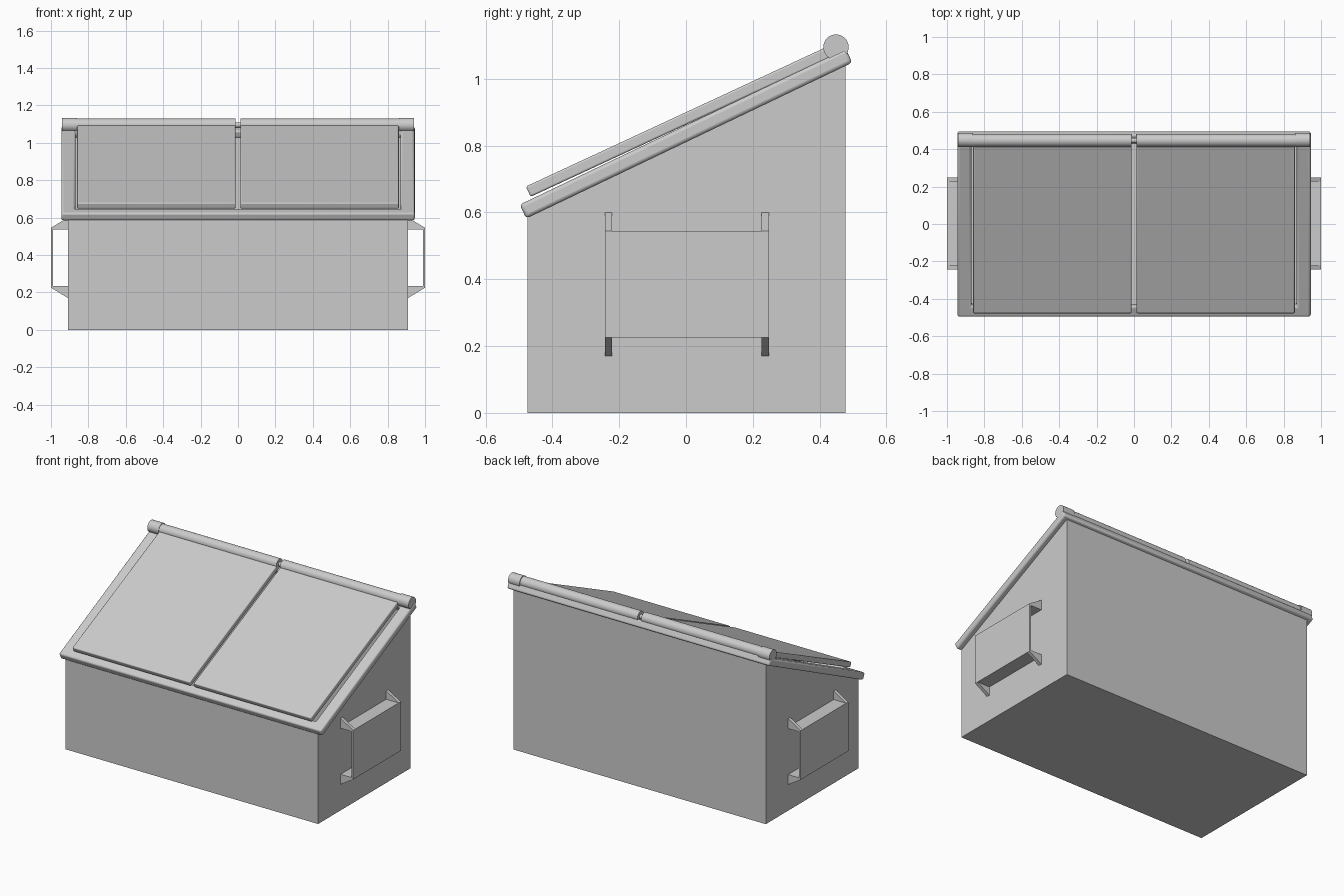
import bpy, bmesh, math
from mathutils import Matrix, Vector

if "Cube" in bpy.data.objects:
    bpy.data.objects.remove(bpy.data.objects["Cube"])

RIM_ANGLE = math.atan(0.478)
LID_ANGLE = math.atan(0.464)


def add_object(name, bm, bevel=0.0, smooth=False, matrix=None):
    bmesh.ops.recalc_face_normals(bm, faces=bm.faces)
    mesh = bpy.data.meshes.new(name)
    bm.to_mesh(mesh)
    bm.free()
    obj = bpy.data.objects.new(name, mesh)
    bpy.context.collection.objects.link(obj)
    if matrix:
        obj.matrix_world = matrix
    if bevel:
        mod = obj.modifiers.new("bevel", 'BEVEL')
        mod.width, mod.segments, mod.limit_method = bevel, 3, 'ANGLE'
    if smooth:
        bpy.ops.object.select_all(action='DESELECT')
        obj.select_set(True)
        bpy.context.view_layer.objects.active = obj
        bpy.ops.object.shade_smooth_by_angle(angle=math.radians(35))
    return obj


def add_box(bm, lo, hi):
    lo, hi = Vector(lo), Vector(hi)
    m = Matrix.Translation((lo + hi) / 2) @ Matrix.Diagonal((*(hi - lo), 1))
    bmesh.ops.create_cube(bm, size=1, matrix=m)


def add_prism(bm, profile, axis, a, b):
    """Extrude a 2D profile along x (profile = y,z) or y (profile = x,z)."""
    def place(p, t):
        return (t, p[0], p[1]) if axis == 'x' else (p[0], t, p[1])
    ends = [[bm.verts.new(place(p, t)) for p in profile] for t in (a, b)]
    n = len(profile)
    caps = [bm.faces.new(e) for e in ends]
    sides = [bm.faces.new((ends[0][i], ends[0][(i + 1) % n],
                           ends[1][(i + 1) % n], ends[1][i])) for i in range(n)]
    return caps, sides


def add_cylinder(name, y, z, r, x0, x1):
    bm = bmesh.new()
    m = Matrix.Translation(((x0 + x1) / 2, y, z)) @ Matrix.Rotation(math.pi / 2, 4, 'Y')
    bmesh.ops.create_cone(bm, cap_ends=True, segments=32, radius1=r, radius2=r,
                          depth=abs(x1 - x0), matrix=m)
    return add_object(name, bm, smooth=True)


def tilt(y, z, angle):
    return Matrix.Translation((0, y, z)) @ Matrix.Rotation(angle, 4, 'X')


# Hollow bin body with a sloping open top
bm = bmesh.new()
caps, sides = add_prism(bm, [(-0.475, 0), (0.478, 0), (0.478, 1.06), (-0.475, 0.604)],
                        'x', -0.91, 0.91)
bmesh.ops.recalc_face_normals(bm, faces=bm.faces)
bmesh.ops.delete(bm, geom=[sides[2]], context='FACES_ONLY')
bm.normal_update()
body = add_object("bin_body", bm)
shell = body.modifiers.new("wall", 'SOLIDIFY')
shell.thickness, shell.offset, shell.use_even_offset = 0.03, -1, True

# Sloping rim frame
bm = bmesh.new()
rings = [[[bm.verts.new((sx * hx, sy * hy, z)) for sx, sy in
           ((-1, -1), (1, -1), (1, 1), (-1, 1))] for z in (-0.023, 0.023)]
         for hx, hy in ((0.945, 0.541), (0.87, 0.48))]
for i in range(4):
    j = (i + 1) % 4
    for ring in rings:
        bm.faces.new((ring[0][i], ring[0][j], ring[1][j], ring[1][i]))
    for k in (0, 1):
        bm.faces.new((rings[0][k][i], rings[0][k][j], rings[1][k][j], rings[1][k][i]))
add_object("top_rim", bm, bevel=0.011, smooth=True, matrix=tilt(0, 0.836, RIM_ANGLE))

# Hinge pin running through both lids
add_cylinder("hinge_pin", 0.447, 1.095, 0.014, -0.88, 0.88)

for side, s in (("left", -1), ("right", 1)):
    # Lid panel with its hinge barrel and end bracket
    bm = bmesh.new()
    xs = sorted((s * 0.013, s * 0.86))
    add_box(bm, (xs[0], -0.498, -0.017), (xs[1], 0.49, 0.017))
    add_object(side + "_lid", bm, bevel=0.006, smooth=True,
               matrix=tilt(-0.0204, 0.872, LID_ANGLE))
    add_cylinder(side + "_hinge_barrel", 0.447, 1.095, 0.034, *xs)
    add_cylinder(side + "_hinge_bracket", 0.449, 1.095, 0.038, *sorted((s * 0.86, s * 0.942)))

    # Fork sleeve: outer plate with top and bottom shelves
    bm = bmesh.new()
    sleeve = [(0.91, 0.225), (1.0, 0.225), (1.0, 0.545), (0.91, 0.545),
              (0.91, 0.535), (0.988, 0.535), (0.988, 0.235), (0.91, 0.235)]
    add_prism(bm, [(s * x, z) for x, z in sleeve], 'y', -0.243, 0.248)
    add_object(side + "_fork_sleeve", bm)

    # Triangular gussets above and below the sleeve ends
    bm = bmesh.new()
    for y in (-0.243, 0.226):
        for tri in ([(0.91, 0.6), (1.0, 0.545), (0.91, 0.545)],
                    [(0.91, 0.17), (1.0, 0.225), (0.91, 0.225)]):
            add_prism(bm, [(s * x, z) for x, z in tri], 'y', y, y + 0.022)
    add_object(side + "_sleeve_gussets", bm)
